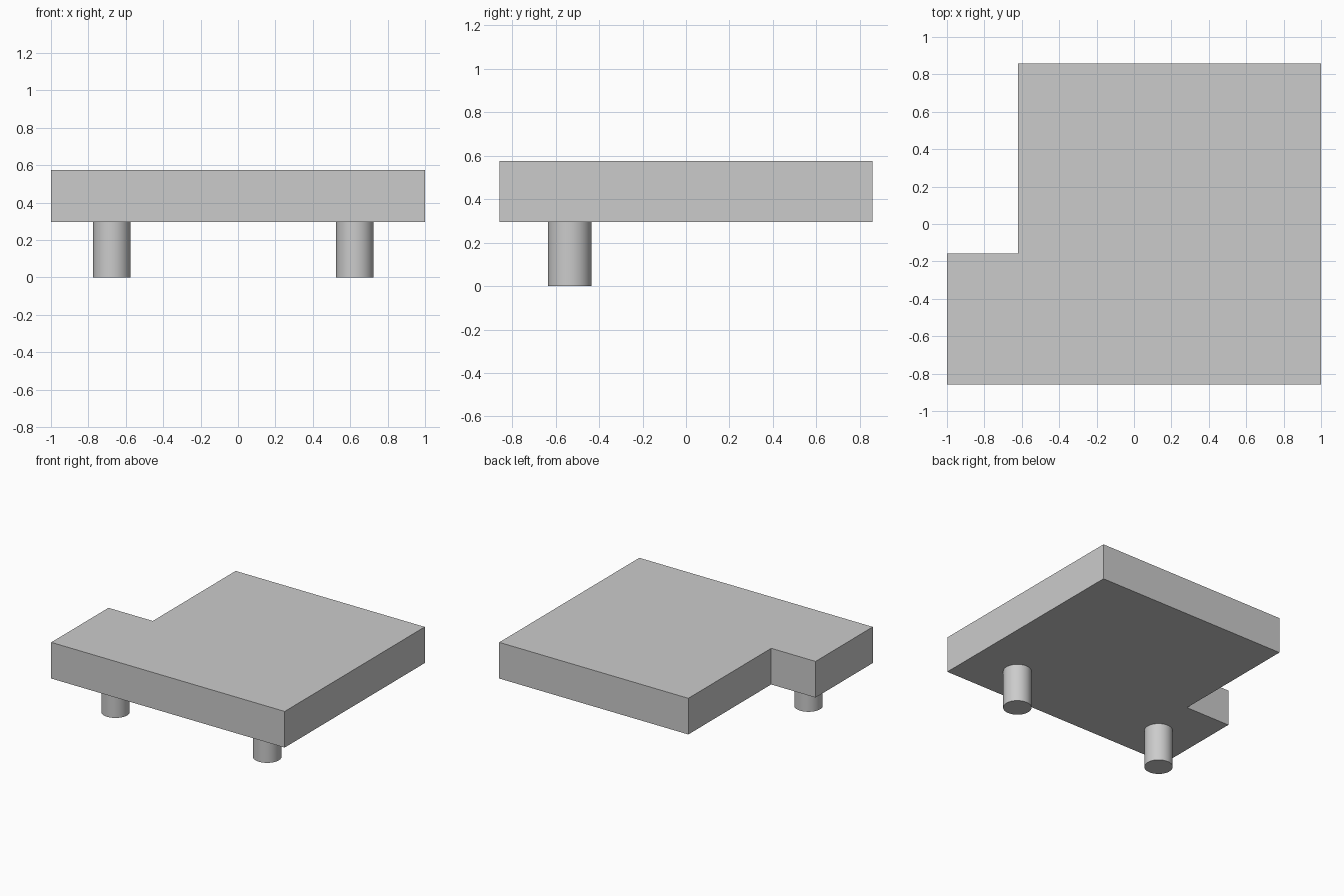
import bpy
import bmesh
from math import radians

cube = bpy.data.objects.get("Cube")
if cube:
    bpy.data.objects.remove(cube, do_unlink=True)

# Single grey material
grey = bpy.data.materials.new("light grey")
grey.use_nodes = True
colour = (0.6, 0.6, 0.6, 1)
grey.diffuse_color = colour
grey.node_tree.nodes["Principled BSDF"].inputs["Base Color"].default_value = colour

BOTTOM, TOP = 0.295, 0.575

# Notched slab: outline extruded upward
outline = [(-1, -0.857), (1, -0.857), (1, 0.857),
           (-0.62, 0.857), (-0.62, -0.157), (-1, -0.157)]
bm = bmesh.new()
base = bm.faces.new([bm.verts.new((x, y, BOTTOM)) for x, y in outline])
result = bmesh.ops.extrude_face_region(bm, geom=[base], use_keep_orig=True)
raised = [v for v in result["geom"] if isinstance(v, bmesh.types.BMVert)]
bmesh.ops.translate(bm, verts=raised, vec=(0, 0, TOP - BOTTOM))
bmesh.ops.recalc_face_normals(bm, faces=bm.faces)
mesh = bpy.data.meshes.new("slab")
bm.to_mesh(mesh)
bm.free()
mesh.materials.append(grey)
bpy.context.collection.objects.link(bpy.data.objects.new("slab", mesh))

# Two round pegs under the front edge
for name, x in (("right_peg", -0.675), ("left_peg", 0.625)):
    bpy.ops.mesh.primitive_cylinder_add(vertices=48, radius=0.1, depth=BOTTOM,
                                        location=(x, -0.535, BOTTOM / 2))
    peg = bpy.context.object
    peg.name = name
    peg.data.materials.append(grey)
    bpy.ops.object.shade_smooth_by_angle(angle=radians(30))
